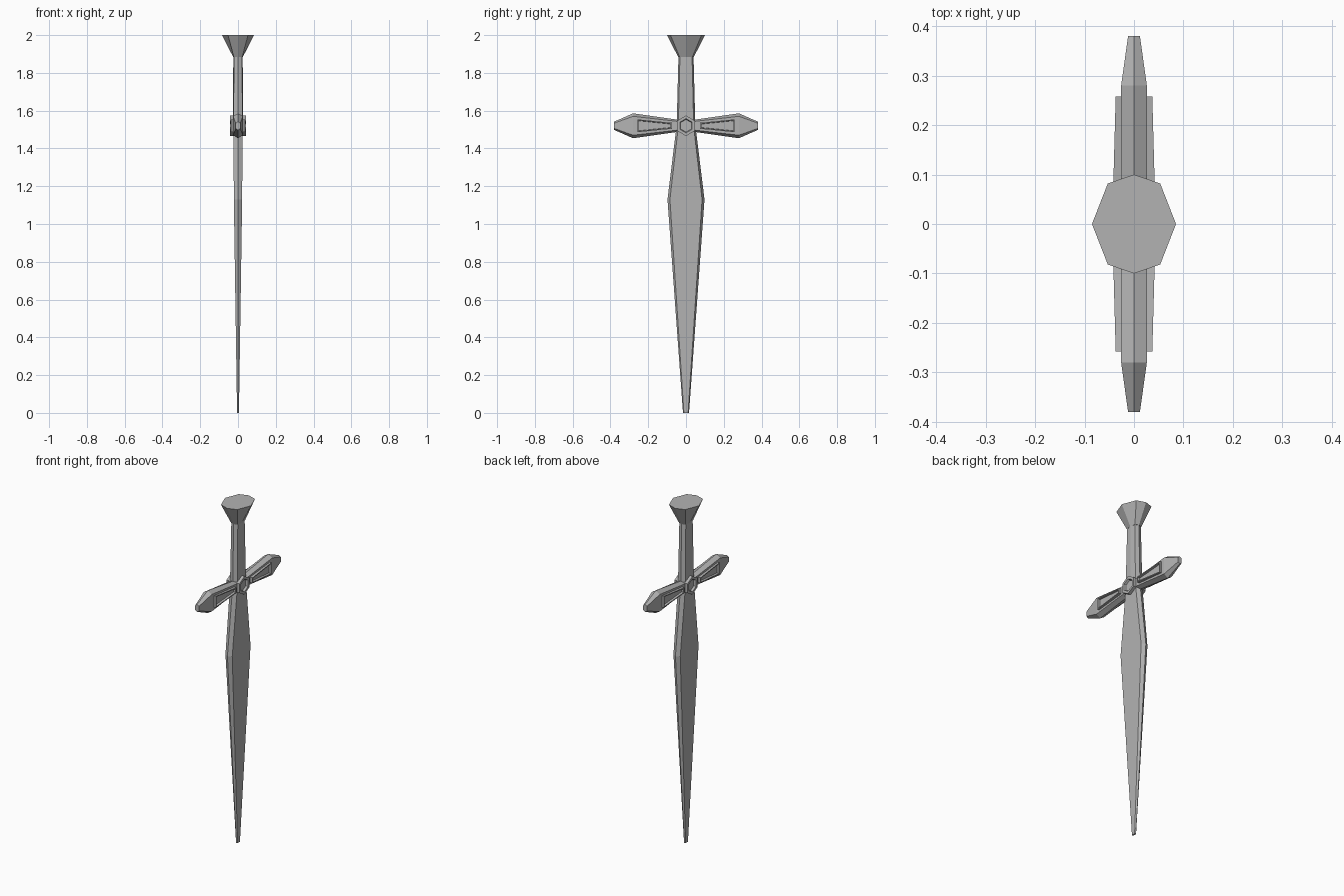
import bpy
import bmesh
import math

cube = bpy.data.objects.get("Cube")
if cube:
    bpy.data.objects.remove(cube)

steel = bpy.data.materials.new("grey steel")
steel.use_nodes = True
GREY = (0.45, 0.45, 0.45, 1)
steel.diffuse_color = GREY
steel.node_tree.nodes["Principled BSDF"].inputs["Base Color"].default_value = GREY

GUARD_Z = 1.52


def finish(name, bm):
    bmesh.ops.recalc_face_normals(bm, faces=bm.faces)
    mesh = bpy.data.meshes.new(name)
    bm.to_mesh(mesh)
    bm.free()
    mesh.materials.append(steel)
    obj = bpy.data.objects.new(name, mesh)
    bpy.context.collection.objects.link(obj)
    return obj


def loft(name, rings):
    """Skin a list of equal-length point rings and cap both ends."""
    bm = bmesh.new()
    loops = [[bm.verts.new(p) for p in ring] for ring in rings]
    n = len(loops[0])
    for a, b in zip(loops, loops[1:]):
        for i in range(n):
            j = (i + 1) % n
            bm.faces.new((a[i], a[j], b[j], b[i]))
    bm.faces.new(loops[0])
    bm.faces.new(loops[-1])
    return finish(name, bm)


def blade_ring(z, thick, flat, edge):
    return [(thick, flat, z), (0, edge, z), (-thick, flat, z),
            (-thick, -flat, z), (0, -edge, z), (thick, -flat, z)]


def grip_ring(z, x, corner_x, corner_y, y):
    return [(x, 0, z), (corner_x, corner_y, z), (0, y, z), (-corner_x, corner_y, z),
            (-x, 0, z), (-corner_x, -corner_y, z), (0, -y, z), (corner_x, -corner_y, z)]


def guard_ring(y, side, half_x, side_z, ridge_z):
    pts = [(half_x, side_z), (0, ridge_z), (-half_x, side_z),
           (-half_x, -side_z), (0, -ridge_z), (half_x, -side_z)]
    return [(x, y * side, GUARD_Z + z) for x, z in pts]


def raised_plate(name, outline, side, base_x, rim, depth):
    """Raised outline of (y, z, x) points with a sunken middle."""
    bm = bmesh.new()
    low = [bm.verts.new((base_x * side, y, z)) for y, z, x in outline]
    top = [bm.verts.new((x * side, y, z)) for y, z, x in outline]
    n = len(top)
    for i in range(n):
        j = (i + 1) % n
        bm.faces.new((low[i], low[j], top[j], top[i]))
    bm.faces.new(low)
    face = bm.faces.new(top)
    bmesh.ops.recalc_face_normals(bm, faces=bm.faces)
    bmesh.ops.inset_individual(bm, faces=[face], thickness=rim)
    bmesh.ops.inset_individual(bm, faces=[face], thickness=rim * 0.3, depth=-depth)
    return finish(name, bm)


# Blade, grip and pommel
loft("blade", [blade_ring(0, 0.005, 0.011, 0.016),
               blade_ring(1.13, 0.022, 0.085, 0.098),
               blade_ring(GUARD_Z, 0.024, 0.04, 0.05)])
loft("grip", [grip_ring(1.5, 0.026, 0.024, 0.041, 0.05),
              grip_ring(1.885, 0.025, 0.021, 0.032, 0.04)])
loft("pommel", [grip_ring(1.885, 0.026, 0.022, 0.034, 0.042),
                grip_ring(2.0, 0.085, 0.053, 0.082, 0.1)])

# Cross guard arms with a sunken panel on each broad face
for arm, s in (("left", 1), ("right", -1)):
    loft("guard_arm_" + arm, [guard_ring(0, s, 0.026, 0.018, 0.026),
                              guard_ring(0.28, s, 0.026, 0.05, 0.066),
                              guard_ring(0.38, s, 0.012, 0.014, 0.022)])
    for face_name, f in (("outer", 1), ("inner", -1)):
        panel = [(0.075 * s, GUARD_Z - 0.016, 0.042), (0.258 * s, GUARD_Z - 0.034, 0.037),
                 (0.258 * s, GUARD_Z + 0.034, 0.037), (0.075 * s, GUARD_Z + 0.016, 0.042)]
        raised_plate("guard_panel_" + arm + "_" + face_name, panel, f, 0.02, 0.008, 0.012)

# Hexagonal bosses at the crossing
for face_name, f in (("outer", 1), ("inner", -1)):
    angles = [math.radians(30 + 60 * i) for i in range(6)]
    hexagon = [(0.054 * math.cos(a), GUARD_Z + 0.054 * math.sin(a), 0.042) for a in angles]
    raised_plate("guard_boss_" + face_name, hexagon, f, 0.015, 0.016, 0.012)
